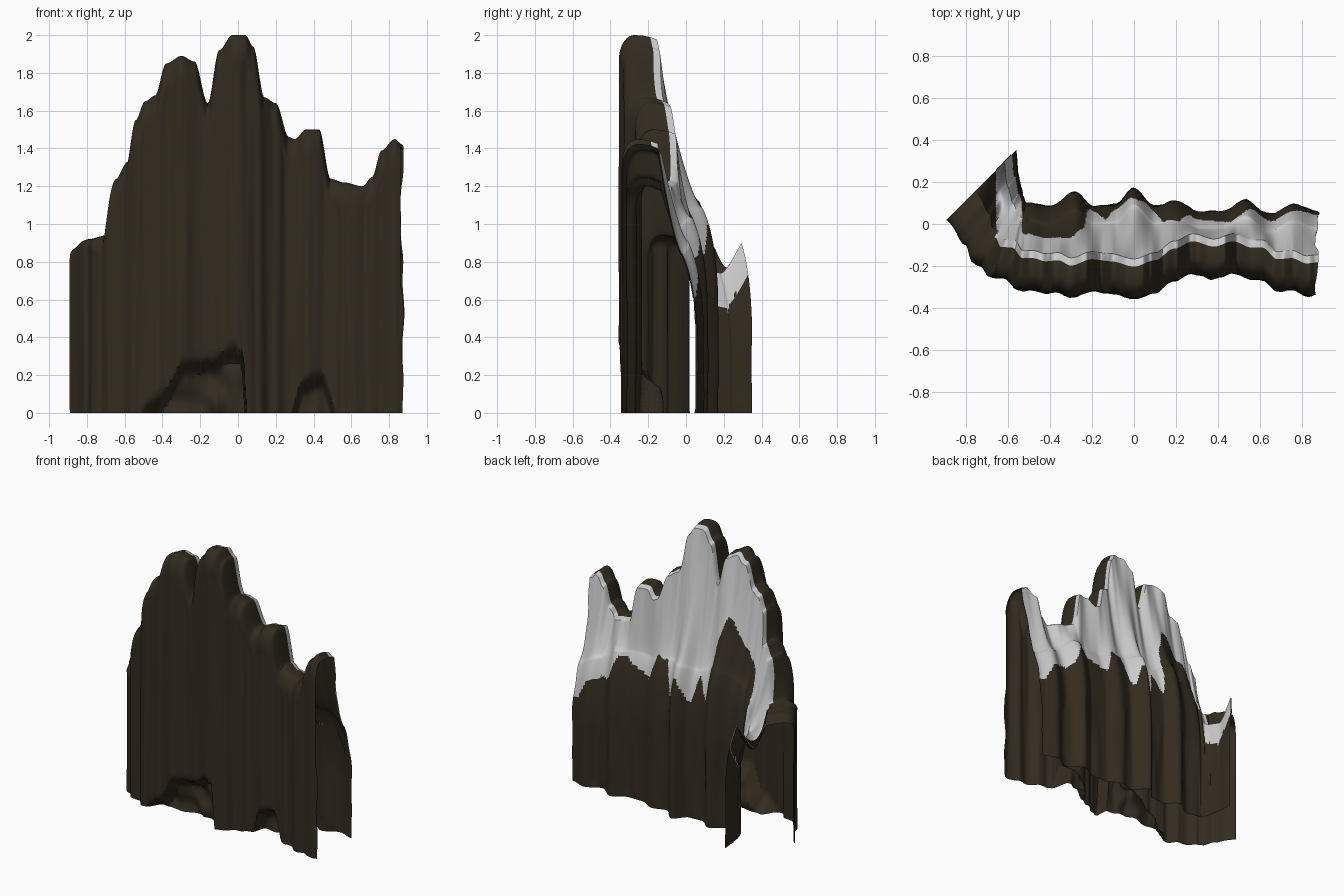
import bpy, bmesh, math, random
from mathutils import Vector, noise

if "Cube" in bpy.data.objects:
    bpy.data.objects.remove(bpy.data.objects["Cube"])

random.seed(4)


def smooth(t):
    t = max(0.0, min(1.0, t))
    return t * t * (3 - 2 * t)


def curve(keys, x):
    """Smooth interpolation through (x, value) pairs."""
    if x <= keys[0][0]:
        return keys[0][1]
    for (x0, v0), (x1, v1) in zip(keys, keys[1:]):
        if x <= x1:
            return v0 + (v1 - v0) * smooth((x - x0) / (x1 - x0))
    return keys[-1][1]


def material(name, rgb):
    m = bpy.data.materials.new(name)
    m.diffuse_color = (*rgb, 1)
    m.use_nodes = True
    m.node_tree.nodes["Principled BSDF"].inputs["Base Color"].default_value = m.diffuse_color
    return m


# skyline of the crest: x, z
CREST = [(-.89, .88), (-.84, .92), (-.73, .94), (-.67, 1.24), (-.6, 1.33), (-.55, 1.55),
         (-.49, 1.65), (-.44, 1.68), (-.38, 1.85), (-.3, 1.89), (-.23, 1.86), (-.16, 1.64),
         (-.1, 1.92), (-.03, 2), (.04, 2), (.08, 1.94), (.14, 1.67), (.2, 1.64), (.27, 1.46),
         (.3, 1.45), (.36, 1.5), (.43, 1.5), (.49, 1.24), (.56, 1.22), (.66, 1.2),
         (.71, 1.25), (.76, 1.39), (.83, 1.45), (.87, 1.42)]
# front face in plan: x, y
FRONT = [(-.89, .02), (-.8, -.1), (-.77, -.18), (-.73, -.2), (-.69, -.25), (-.62, -.26),
         (-.54, -.315), (-.48, -.315), (-.42, -.33), (-.36, -.325), (-.3, -.35), (-.2, -.32),
         (-.11, -.33), (0, -.355), (.1, -.325), (.19, -.27), (.28, -.235), (.38, -.26),
         (.47, -.235), (.56, -.265), (.61, -.265), (.68, -.32), (.75, -.315), (.82, -.34), (.87, -.335)]
# back face in plan: x, y (the left end turns into a wing)
BACK = [(-.89, .35), (-.82, .24), (-.74, .17), (-.66, .13), (-.58, .1), (-.5, .1), (-.4, .085),
        (-.28, .15), (-.19, .085), (-.09, .09), (0, .17), (.1, .085), (.2, .11), (.31, .06),
        (.42, .06), (.53, .115), (.64, .045), (.76, .095), (.87, .06)]
# height of the back shoulder, and of the snow line
SHOULDER = [(-.89, .9), (-.83, .74), (-.72, .76), (-.6, .95), (-.45, 1.05), (-.28, 1.12),
            (-.1, 1.04), (0, 1.08), (.3, 1.03), (.55, 1.03), (.7, .92), (.87, .84)]
SNOW = [(-.89, .72), (-.82, .55), (-.7, .58), (-.62, .85), (-.56, 1.15), (-.48, 1.25),
        (-.3, 1.45), (-.25, 1.3), (-.21, .88), (-.14, 1.0), (-.08, .83), (0, 1.0), (.07, .85),
        (.14, 1.05), (.2, 1.08), (.27, .9), (.36, .93), (.5, 1.0), (.6, .8), (.72, .78), (.87, .58)]
# upper edge of the undercuts at the foot of the front
UNDERCUT = [(-.55, 0), (-.42, .1), (-.27, .29), (-.14, .3), (-.02, .37), (.02, .33), (.05, 0),
            (.27, 0), (.35, .19), (.44, .22), (.53, 0)]


def section(u, last):
    """One shell section from the front foot over the crest to the back foot."""
    f = Vector((u, curve(FRONT, u)))
    bx = u if u > -.5 else -.56 + (u + .89) / .39 * .06
    b = Vector((bx, curve(BACK, u)))
    span = (b - f).length
    axis = (b - f) / span
    zc, zb = curve(CREST, u), curve(SHOULDER, u)
    drop = .13 - .08 * smooth((-.7 - u) / .1)
    pts = []
    # front wall
    for i in range(50):
        z = (zc - drop) * i / 50
        edge = curve(UNDERCUT, u) + .015 * noise.noise((u * 14, 0, 3))
        dent = .11 * smooth((edge - z) / .1) * (1 + .4 * noise.noise((u * 9, z * 9, 1)))
        ridge = .01 * noise.noise((u * 22, 0, z * .8))
        pts.append((dent + ridge, z))
    # rounded crest
    for i in range(11):
        a = math.radians(125) * i / 10
        r = .08 if a < math.pi / 2 else .19
        pts.append((.08 - r * math.cos(a), zc - drop + drop * math.sin(a)))
    # snowy slope
    d0, z0 = pts[-1]
    d1 = span - .08
    for i in range(1, 41):
        t = i / 40
        z = zb + (z0 - zb) * (1 - t) ** 1.45
        if u < -.7:
            z -= .12 * math.sin(math.pi * t) * smooth((-.7 - u) / .1)
        pts.append((d0 + (d1 - d0) * t, z))
    # back shoulder
    for i in range(1, 21):
        t = i / 20
        pts.append(((1 - t) ** 2 * d1 + 2 * t * (1 - t) * (span - .01) + t * t * span,
                    zb - 2 * t * (1 - t) * .15 - t * t * .45))
    # back wall
    for i in range(1, 13):
        pts.append((span + .012 * noise.noise((u * 15, i * .1, 7)) * (i < 12),
                    (zb - .45) * (1 - i / 12)))
    out = []
    for d, z in pts:
        p = f + axis * d
        # ragged open right end
        rag = .022 * noise.noise((5.3, d * 9, z * 5)) if last else 0
        out.append(Vector((p.x + rag, p.y, max(z, 0))))
    return out


# hollow cliff shell, open at both ends and below
N = 330
bm = bmesh.new()
us = [-.89 + 1.755 * i / N for i in range(N + 1)]
rows = [[bm.verts.new(p) for p in section(u, i == N)] for i, u in enumerate(us)]
snow_faces = []
for i in range(N):
    a, b = rows[i], rows[i + 1]
    line = curve(SNOW, us[i]) + .03 * noise.noise((us[i] * 25, 0, 0))
    for j in range(len(a) - 1):
        face = bm.faces.new((a[j], b[j], b[j + 1], a[j + 1]))
        face.smooth = True
        c = face.calc_center_median()
        # snow lies behind the crest; the low left shoulder stays bare
        if j >= 59 and c.z > line and not (c.x < -.655 and c.z < 1.2):
            face.material_index = 1
            snow_faces.append(face)

rock = material("dark_rock", (.032, .024, .014))
snow = material("snow", (.8, .8, .8))


def add_object(name, mesh_data, mats):
    mesh = bpy.data.meshes.new(name)
    mesh_data.to_mesh(mesh)
    mesh_data.free()
    ob = bpy.data.objects.new(name, mesh)
    bpy.context.collection.objects.link(ob)
    for m in mats:
        mesh.materials.append(m)
    bpy.ops.object.select_all(action='DESELECT')
    bpy.context.view_layer.objects.active = ob
    ob.select_set(True)
    bpy.ops.object.shade_smooth_by_angle(angle=math.radians(50))


# dark rock lining just under the snow
bm.normal_update()
lining = bmesh.new()
copies = {}
for face in snow_faces:
    for v in face.verts:
        if v not in copies:
            copies[v] = lining.verts.new(v.co - v.normal * .006)
    lining.faces.new([copies[v] for v in reversed(face.verts)])

add_object("rock_cliff", bm, [rock, snow])
add_object("rock_under_snow", lining, [rock])
